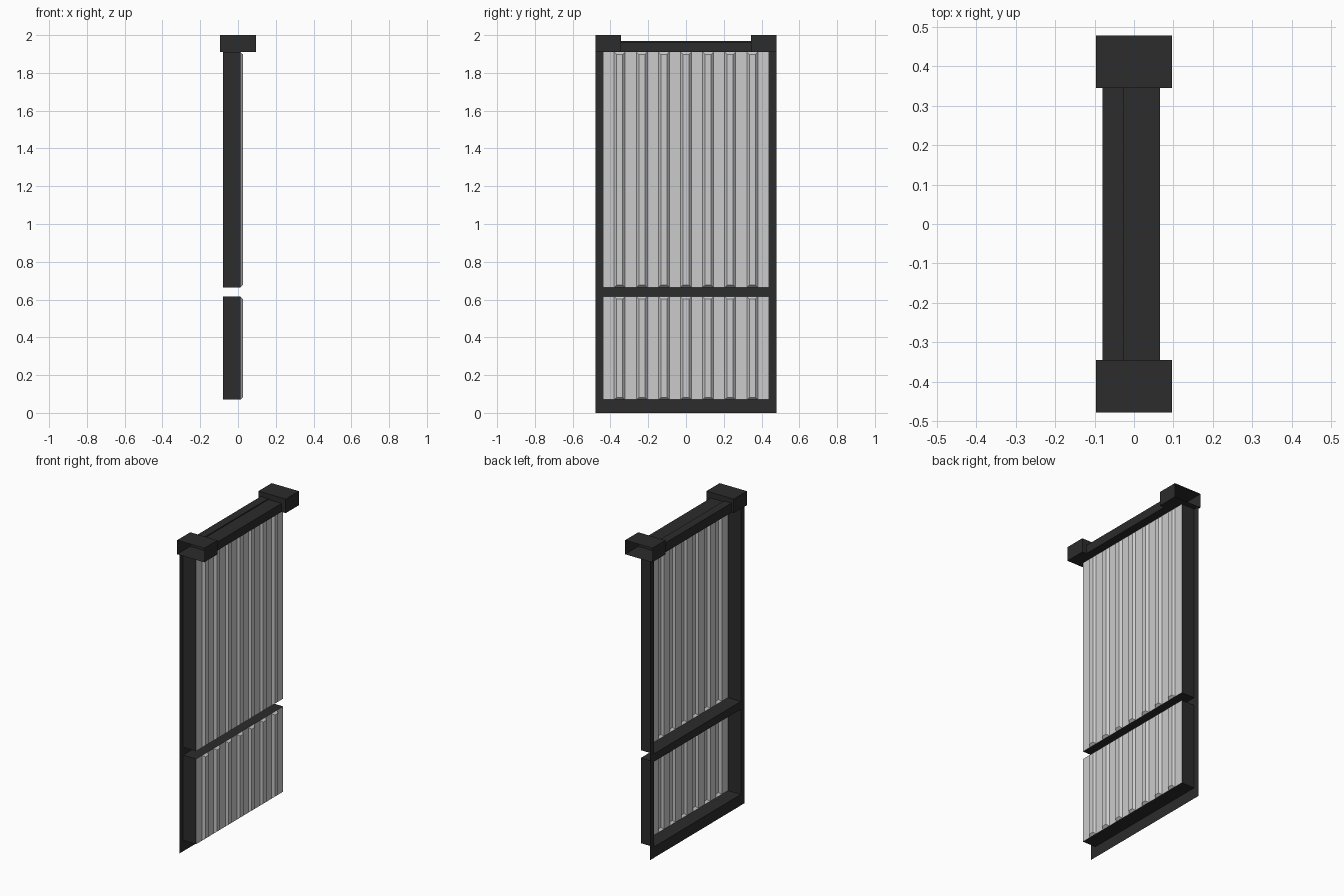
import bpy, bmesh

if "Cube" in bpy.data.objects:
    bpy.data.objects.remove(bpy.data.objects["Cube"])

dark = bpy.data.materials.new("dark_steel")
dark.diffuse_color = (0.025, 0.025, 0.025, 1)
dark.use_nodes = True
dark.node_tree.nodes["Principled BSDF"].inputs["Base Color"].default_value = dark.diffuse_color

BACK, FRONT, RIDGE = -0.08, 0.012, 0.026      # x of frame face, sheet flats, rib crests
HALF, INNER, CAP_Y = 0.478, 0.44, 0.345       # y of outer edge, openings, cap inner wall
OPENINGS = {"lower": (0.07, 0.615), "upper": (0.665, 1.91)}


def make(name, quads, mat=None):
    """Object from a list of polygons, welded where they touch."""
    bm = bmesh.new()
    for q in quads:
        bm.faces.new([bm.verts.new(p) for p in q])
    bmesh.ops.remove_doubles(bm, verts=bm.verts, dist=0.0002)
    bmesh.ops.recalc_face_normals(bm, faces=bm.faces)
    me = bpy.data.meshes.new(name)
    bm.to_mesh(me)
    bm.free()
    ob = bpy.data.objects.new(name, me)
    bpy.context.collection.objects.link(ob)
    if mat:
        me.materials.append(mat)
    return ob


def rect_x(x, y0, y1, z0, z1):
    return [(x, y1, z0), (x, y0, z0), (x, y0, z1), (x, y1, z1)]


# Frame: flat back face with two openings, each with deep reveals
ys = [-HALF, -INNER, INNER, HALF]
zs = [0, *OPENINGS["lower"], *OPENINGS["upper"]]
frame = []
for i in range(3):
    for j in range(4):
        if i == 1 and j in (1, 3):
            continue
        frame.append(rect_x(BACK, ys[i], ys[i + 1], zs[j], zs[j + 1]))
for z0, z1 in OPENINGS.values():
    ring = [(-INNER, z0), (INNER, z0), (INNER, z1), (-INNER, z1)]
    for a, b in zip(ring, ring[1:] + ring[:1]):
        frame.append([(BACK, *a), (BACK, *b), (FRONT, *b), (FRONT, *a)])
make("frame", frame, dark)


# Ribbed sheet: flats between hollow trapezoid ribs with sloped ends
def ribbed_sheet(name, z0, z1):
    base, crest, pitch, slope = 0.029, 0.016, 0.117, 0.012
    quads, left = [], -INNER
    for k in range(-3, 4):
        c = k * pitch
        quads.append(rect_x(FRONT, left, c - base, z0, z1)[::-1])
        left = c + base
        lo = [(FRONT, c - base, z0), (FRONT, c + base, z0),
              (FRONT, c + base, z1), (FRONT, c - base, z1)]
        hi = [(RIDGE, c - crest, z0 + slope), (RIDGE, c + crest, z0 + slope),
              (RIDGE, c + crest, z1 - slope), (RIDGE, c - crest, z1 - slope)]
        quads.append(hi)
        for i in range(4):
            j = (i + 1) % 4
            quads.append([lo[i], lo[j], hi[j], hi[i]])
    quads.append(rect_x(FRONT, left, INNER, z0, z1)[::-1])
    return make(name, quads)


for label, (z0, z1) in OPENINGS.items():
    ribbed_sheet(label + "_sheet", z0, z1)

# Top beam: stepped profile swept between the caps
prof = [(BACK, 1.91), (0.066, 1.91), (0.066, 1.964), (-0.027, 1.964), (-0.027, 1.97), (BACK, 1.97)]
make("top_beam", [[(*[a[0]], -CAP_Y, a[1]), (b[0], -CAP_Y, b[1]), (b[0], CAP_Y, b[1]), (a[0], CAP_Y, a[1])]
                  for a, b in zip(prof, prof[1:] + prof[:1])], dark)

# Post caps: boxes left open on the outer end
for side, s in (("front", -1), ("back", 1)):
    ring = [(-0.096, 1.91), (0.096, 1.91), (0.096, 2.0), (-0.096, 2.0)]
    quads = [[(x, s * CAP_Y, z) for x, z in ring]]
    for a, b in zip(ring, ring[1:] + ring[:1]):
        quads.append([(a[0], s * CAP_Y, a[1]), (b[0], s * CAP_Y, b[1]),
                      (b[0], s * HALF, b[1]), (a[0], s * HALF, a[1])])
    make(side + "_post_cap", quads, dark)
